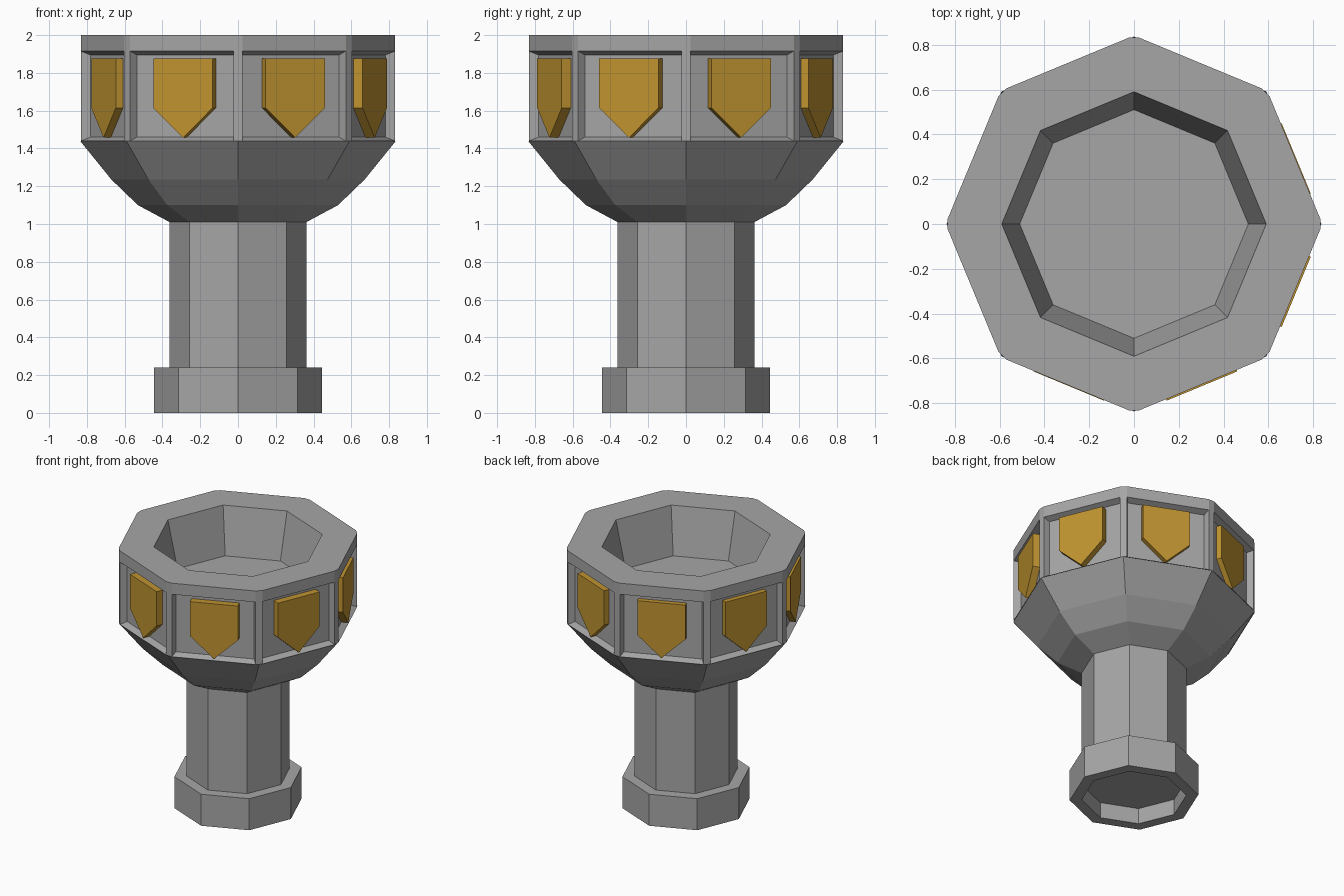
import bpy, bmesh, math
from mathutils import Matrix

if "Cube" in bpy.data.objects:
    bpy.data.objects.remove(bpy.data.objects["Cube"])

SIDES = 8


def make_material(name, color):
    mat = bpy.data.materials.new(name)
    mat.diffuse_color = (*color, 1)
    mat.use_nodes = True
    mat.node_tree.nodes["Principled BSDF"].inputs["Base Color"].default_value = mat.diffuse_color
    return mat


stone = make_material("stone", (0.38, 0.38, 0.38))
gold = make_material("gold", (0.53, 0.295, 0.03))


def lathe(profile, cap_start=False, cap_end=False):
    """Octagonal lathe of (radius, z, corner chamfer) points; corners lie on the axes."""
    bm = bmesh.new()
    rings = []
    for r, z, chamfer in profile:
        ring = []
        for j in range(SIDES):
            a = j * math.tau / SIDES
            for t in (-chamfer, chamfer):
                ring.append(bm.verts.new((r * math.cos(a) - t * math.sin(a),
                                          r * math.sin(a) + t * math.cos(a), z)))
        rings.append(ring)
    n = SIDES * 2
    for a, b in zip(rings, rings[1:]):
        for j in range(n):
            k = (j + 1) % n
            bm.faces.new((a[j], a[k], b[k], b[j]))
    if cap_start:
        bm.faces.new(rings[0][::-1])
    if cap_end:
        bm.faces.new(rings[-1])
    # Corners without chamfer collapse to one point
    bmesh.ops.remove_doubles(bm, verts=bm.verts, dist=0.0005)
    bm.normal_update()
    return bm


def finish(bm, name, material):
    mesh = bpy.data.meshes.new(name)
    bm.normal_update()
    bm.to_mesh(mesh)
    bm.free()
    mesh.materials.append(material)
    obj = bpy.data.objects.new(name, mesh)
    bpy.context.collection.objects.link(obj)
    return obj


# Hollow foot, shaft and flared underside
finish(lathe([(0.362, 0.12, 0), (0.362, 0, 0), (0.445, 0, 0), (0.445, 0.24, 0),
              (0.362, 0.24, 0)]), "foot", stone)
finish(lathe([(0.362, 0.12, 0), (0.362, 1.01, 0)], cap_start=True), "shaft", stone)
finish(lathe([(0.362, 1.01, 0), (0.53, 1.10, 0), (0.67, 1.235, 0), (0.836, 1.44, 0)]),
       "bowl_underside", stone)

# Basin: outer wall with chamfered corner posts, rim and inner bowl
POST = 0.024
bm = lathe([(0.831, 1.44, POST), (0.831, 1.915, POST), (0.831, 2.0, POST),
            (0.59, 2.0, 0), (0.51, 1.65, 0)], cap_end=True)
# Recessed side panels
panels = [f for f in bm.faces if f.calc_area() > 0.15 and abs(f.normal.z) < 0.01]
bmesh.ops.inset_individual(bm, faces=panels, thickness=0.028, depth=-0.045)
finish(bm, "basin", stone)

# Gold shields, one per panel
outline = [(-0.17, 1.876), (-0.17, 1.615), (0, 1.457), (0.17, 1.615), (0.17, 1.876)]
for i in range(SIDES):
    bm = bmesh.new()
    front = [bm.verts.new((x, -0.777, z)) for x, z in outline]
    back = [bm.verts.new((x, -0.725, z)) for x, z in outline]
    bm.faces.new(front)
    bm.faces.new(back[::-1])
    for j in range(len(outline)):
        k = (j + 1) % len(outline)
        bm.faces.new((front[k], front[j], back[j], back[k]))
    bmesh.ops.recalc_face_normals(bm, faces=bm.faces)
    bm.transform(Matrix.Translation((0.006, -0.005, 0))
                 @ Matrix.Rotation((i + 0.5) * math.tau / SIDES, 4, 'Z'))
    finish(bm, f"shield_{i + 1}", gold)
